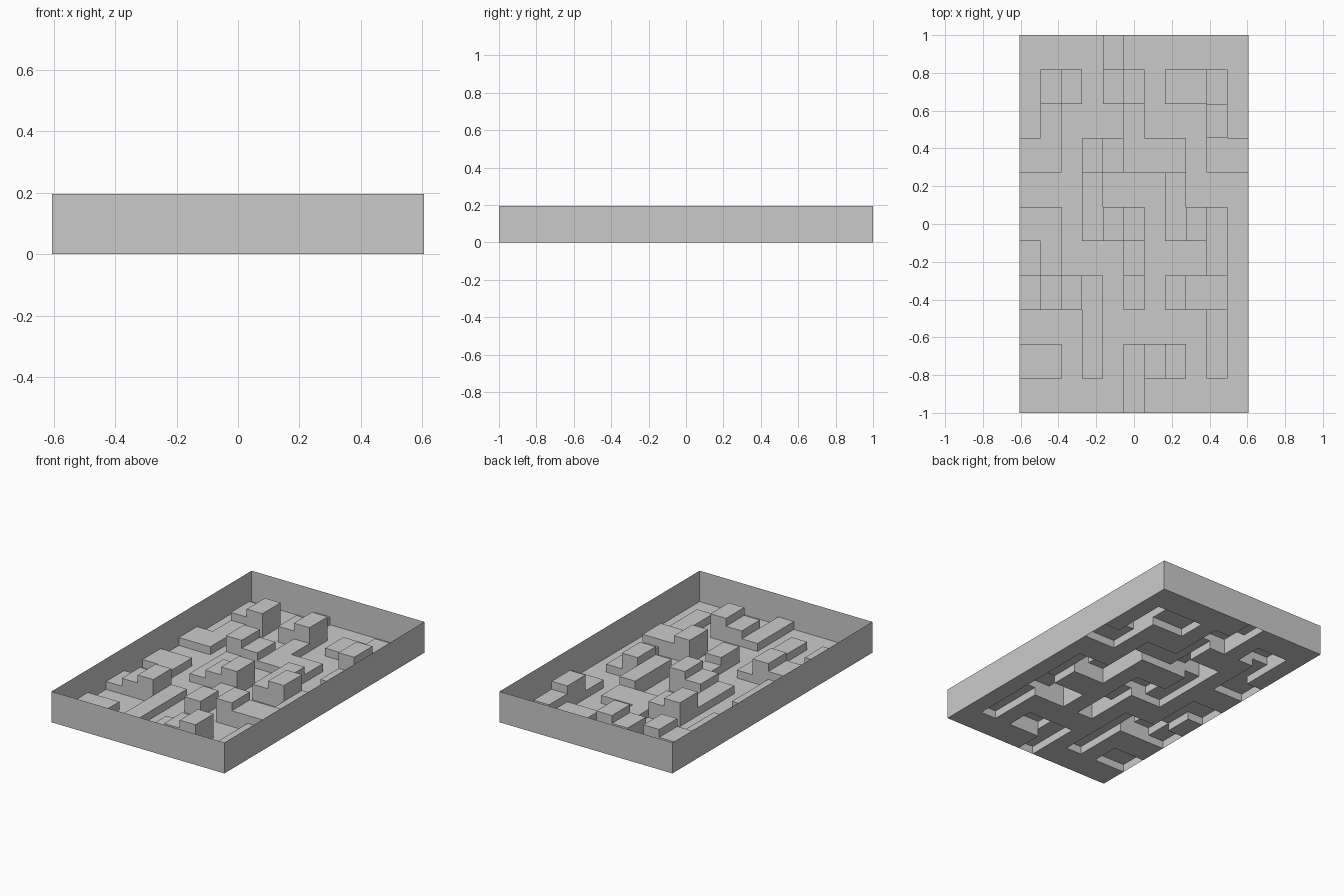
import bpy, bmesh

if "Cube" in bpy.data.objects:
    bpy.data.objects.remove(bpy.data.objects["Cube"])

N = 11
W, L, H, STEP = 1.21, 2.0, 0.195, 0.05
# stepped maze levels, back row first; one digit per cell
LEVELS = [
    "00001000000",
    "02302301120",
    "01000100030",
    "11032111011",
    "00010002000",
    "11012302310",
    "01000100010",
    "12310203220",
    "00010000010",
    "11010123010",
    "00000100000",
]


def X(i):
    return -W / 2 + W * i / N


def Y(j):
    return L / 2 - L * j / N


def Z(i, j):
    return int(LEVELS[j][i]) * STEP


def make(name, quads):
    bm = bmesh.new()
    for q in quads:
        bm.faces.new([bm.verts.new(p) for p in q])
    bmesh.ops.remove_doubles(bm, verts=bm.verts, dist=1e-5)
    me = bpy.data.meshes.new(name)
    bm.to_mesh(me)
    bm.free()
    ob = bpy.data.objects.new(name, me)
    bpy.context.collection.objects.link(ob)


# maze floor: one open sheet with flat cell tops and vertical risers
quads = []
for j in range(N):
    for i in range(N):
        z = Z(i, j)
        x0, x1, y0, y1 = X(i), X(i + 1), Y(j + 1), Y(j)
        quads.append([(x0, y0, z), (x1, y0, z), (x1, y1, z), (x0, y1, z)])
        # riser towards the right-hand neighbour
        if i + 1 < N and Z(i + 1, j) != z:
            b = Z(i + 1, j)
            quads.append([(x1, y0, b), (x1, y1, b), (x1, y1, z), (x1, y0, z)])
        # riser towards the neighbour in front
        if j + 1 < N and Z(i, j + 1) != z:
            b = Z(i, j + 1)
            quads.append([(x0, y0, b), (x1, y0, b), (x1, y0, z), (x0, y0, z)])
make("maze_floor", quads)

# thin surrounding walls
c = [(-W / 2, -L / 2), (W / 2, -L / 2), (W / 2, L / 2), (-W / 2, L / 2)]
make("outer_walls", [[(*c[k - 1], 0), (*c[k], 0), (*c[k], H), (*c[k - 1], H)]
                     for k in range(4)])
